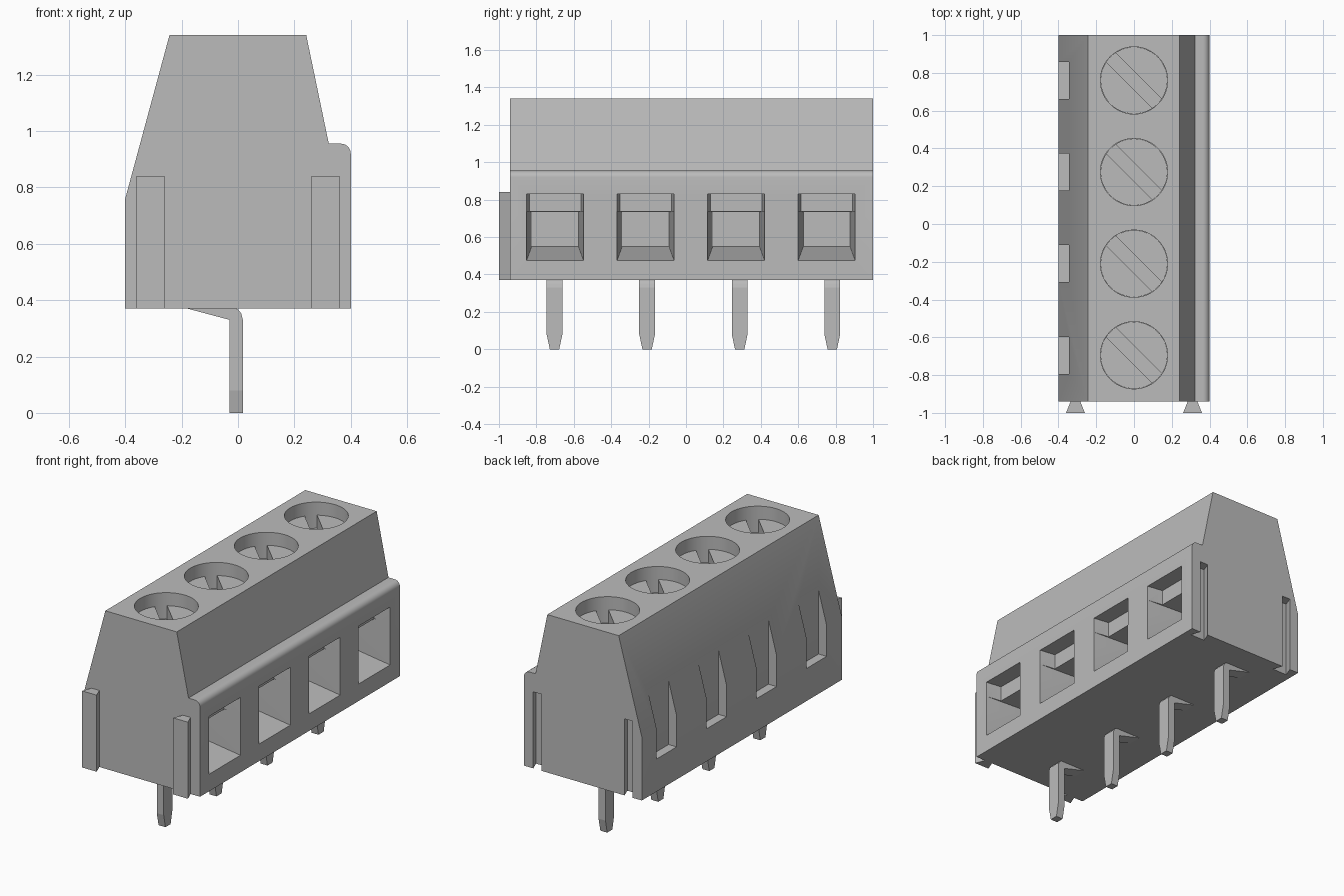
import bpy, bmesh, math
from mathutils import Matrix, Vector

cube = bpy.data.objects.get("Cube")
if cube:
    bpy.data.objects.remove(cube)

grey = bpy.data.materials.new("plain_grey")
grey.use_nodes = True
grey.diffuse_color = (0.5, 0.5, 0.5, 1)
grey.node_tree.nodes["Principled BSDF"].inputs["Base Color"].default_value = (0.5, 0.5, 0.5, 1)


def finish(name, bm):
    bmesh.ops.recalc_face_normals(bm, faces=bm.faces)
    mesh = bpy.data.meshes.new(name)
    bm.to_mesh(mesh)
    bm.free()
    mesh.materials.append(grey)
    obj = bpy.data.objects.new(name, mesh)
    bpy.context.collection.objects.link(obj)
    return obj


def loft(bm, start, end):
    """Solid between two matching rings of points."""
    a = [bm.verts.new(p) for p in start]
    b = [bm.verts.new(p) for p in end]
    bm.faces.new(a)
    bm.faces.new(b)
    for i in range(len(a)):
        j = (i + 1) % len(a)
        bm.faces.new((a[i], a[j], b[j], b[i]))


def extrude_y(bm, profile, y0, y1):
    loft(bm, [(x, y0, z) for x, z in profile], [(x, y1, z) for x, z in profile])


def rect_x(x, y, half, z0, z1):
    return [(x, y - half, z0), (x, y + half, z0), (x, y + half, z1), (x, y - half, z1)]


def cylinder(bm, x, y, z0, z1, radius):
    bmesh.ops.create_cone(bm, cap_ends=True, segments=48, radius1=radius, radius2=radius,
                          depth=z1 - z0, matrix=Matrix.Translation((x, y, (z0 + z1) / 2)))


def select_only(obj):
    bpy.ops.object.select_all(action='DESELECT')
    obj.select_set(True)
    bpy.context.view_layer.objects.active = obj


def cut(obj, bm):
    cutter = finish("cutter", bm)
    cutter.hide_render = True
    mod = obj.modifiers.new("cut", 'BOOLEAN')
    mod.operation, mod.solver, mod.object = 'DIFFERENCE', 'EXACT', cutter
    select_only(obj)
    bpy.ops.object.modifier_apply(modifier=mod.name)
    bpy.data.objects.remove(cutter)


def smooth(obj, degrees):
    select_only(obj)
    bpy.ops.object.shade_smooth_by_angle(angle=math.radians(degrees))


FRONT, BACK, BOTTOM, TOP = -0.94, 1.0, 0.37, 1.34
screw_y = [0.76 - 0.485 * i for i in range(4)]
window_y = [-0.70 + 0.484 * i for i in range(4)]
pin_y = [-0.703 + 0.495 * i for i in range(4)]

# Housing with a rounded ledge above the wire entries
ledge = [(0.365 + 0.035 * math.cos(t), 0.92 + 0.035 * math.sin(t))
         for t in [math.pi / 12 * i for i in range(7)]]
profile = [(-0.40, BOTTOM), (0.40, BOTTOM), *ledge, (0.322, 0.955),
           (0.242, TOP), (-0.243, TOP), (-0.40, 0.76)]
bm = bmesh.new()
extrude_y(bm, profile, FRONT, BACK)
housing = finish("housing", bm)

# Screw wells
bm = bmesh.new()
for y in screw_y:
    cylinder(bm, 0, y, 1.15, 1.5, 0.178)
cut(housing, bm)

# Tapered wire entries, then the shallow step above each
bm = bmesh.new()
for y in window_y:
    loft(bm, rect_x(0.41, y, 0.153, 0.473, 0.737), rect_x(0.0, y, 0.125, 0.55, 0.735))
cut(housing, bm)
bm = bmesh.new()
for y in window_y:
    loft(bm, rect_x(0.41, y, 0.154, 0.65, 0.83), rect_x(0.30, y, 0.138, 0.65, 0.83))
cut(housing, bm)

# Notches in the sloped side
bm = bmesh.new()
for y in screw_y:
    loft(bm, rect_x(-0.5, y, 0.098, 0.57, 1.1), rect_x(-0.345, y, 0.098, 0.57, 1.1))
cut(housing, bm)


# Dovetail rails on one end, matching grooves in the other
def dovetail(bm, x, y0, y1, wide, narrow, z0, z1):
    ring = [(x - wide, y0), (x + wide, y0), (x + narrow, y1), (x - narrow, y1)]
    loft(bm, [(*p, z0) for p in ring], [(*p, z1) for p in ring])


bm = bmesh.new()
for x in (-0.31, 0.31):
    dovetail(bm, x, 0.94, 1.005, 0.05, 0.026, 0.3, 0.84)
cut(housing, bm)
smooth(housing, 20)

for name, x in (("right_rail", -0.31), ("left_rail", 0.31)):
    bm = bmesh.new()
    dovetail(bm, x, -1.0, FRONT, 0.05, 0.026, BOTTOM, 0.84)
    finish(name, bm)

# Slotted screws
for i, y in enumerate(screw_y):
    bm = bmesh.new()
    cylinder(bm, 0, y, 1.05, 1.26, 0.177)
    screw = finish(f"screw_{i + 1}", bm)
    bm = bmesh.new()
    bmesh.ops.create_cube(bm, size=1, matrix=Matrix.Translation((0, y, 1.26))
                          @ Matrix.Rotation(-math.pi / 4, 4, 'Z')
                          @ Matrix.Diagonal((0.6, 0.07, 0.16, 1)))
    cut(screw, bm)
    smooth(screw, 30)

# Bent solder pins with tapered tips
shank = [(-0.03, 0.08), (0.017, 0.08), (0.017, 0.33), (0.012, 0.352), (0.0, 0.367),
         (-0.02, 0.375), (-0.18, 0.375), (-0.18, 0.37), (-0.03, 0.33)]
for i, y in enumerate(pin_y):
    bm = bmesh.new()
    extrude_y(bm, shank, y - 0.042, y + 0.042)
    ring = [(-0.03, -1), (0.017, -1), (0.017, 1), (-0.03, 1)]
    loft(bm, [(x, y + s * 0.025, 0) for x, s in ring],
         [(x, y + s * 0.042, 0.08) for x, s in ring])
    bmesh.ops.remove_doubles(bm, verts=bm.verts, dist=0.0005)
    # Drop the hidden face between shank and tip
    inner = [f for f in bm.faces if all(abs(v.co.z - 0.08) < 0.001 for v in f.verts)]
    bmesh.ops.delete(bm, geom=inner, context='FACES_ONLY')
    finish(f"pin_{i + 1}", bm)
